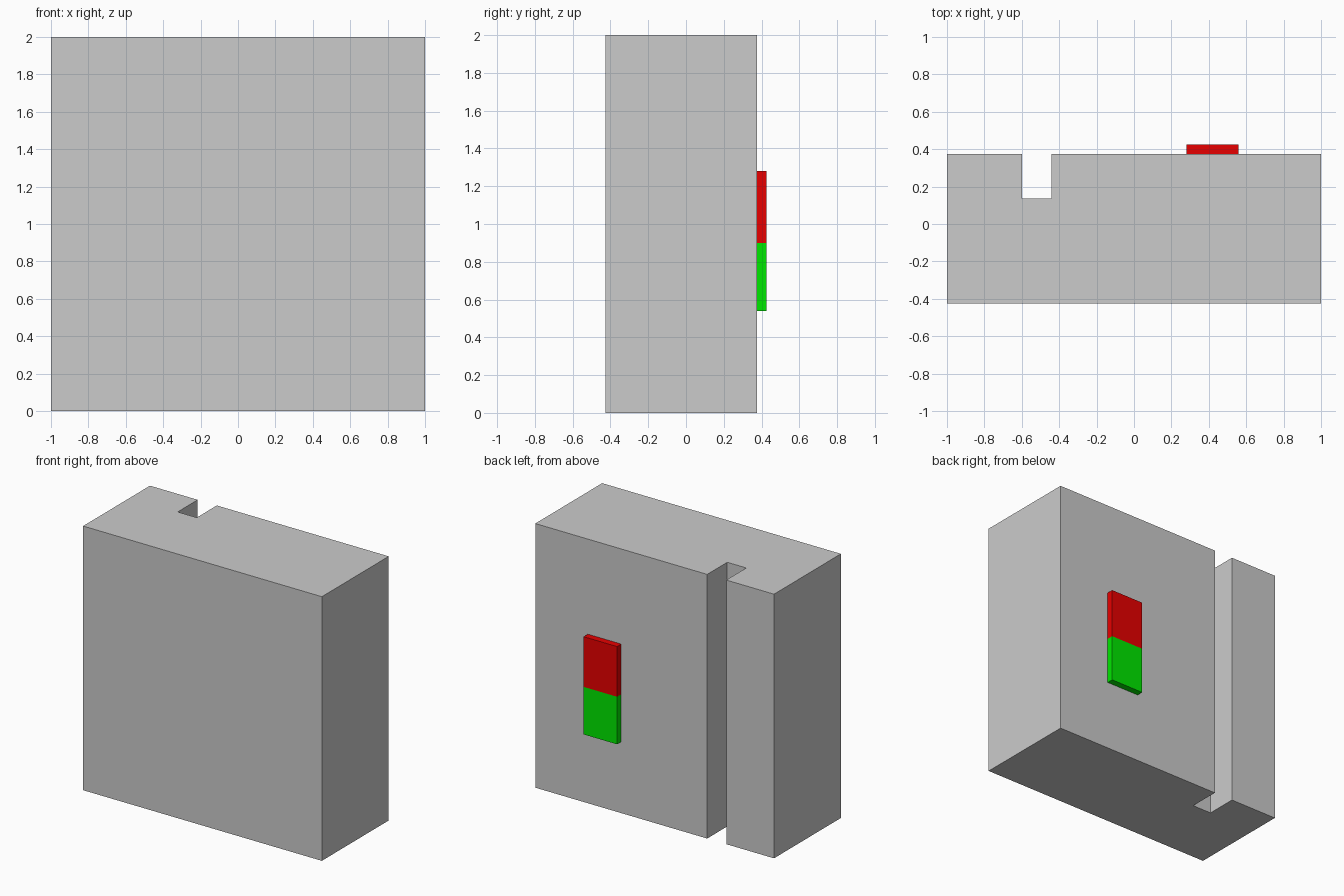
import bpy, bmesh

if "Cube" in bpy.data.objects:
    bpy.data.objects.remove(bpy.data.objects["Cube"])


def prism(name, outline, z0, z1, color=None):
    """Extrude an xy outline from z0 up to z1."""
    bm = bmesh.new()
    face = bm.faces.new([bm.verts.new((x, y, z0)) for x, y in outline])
    top = bmesh.ops.extrude_face_region(bm, geom=[face])["geom"]
    bmesh.ops.translate(bm, vec=(0, 0, z1 - z0),
                        verts=[v for v in top if isinstance(v, bmesh.types.BMVert)])
    bmesh.ops.recalc_face_normals(bm, faces=bm.faces)
    mesh = bpy.data.meshes.new(name)
    bm.to_mesh(mesh)
    bm.free()
    obj = bpy.data.objects.new(name, mesh)
    bpy.context.collection.objects.link(obj)
    if color:
        mat = bpy.data.materials.new(name + "_paint")
        mat.diffuse_color = color
        mat.use_nodes = True
        mat.node_tree.nodes["Principled BSDF"].inputs["Base Color"].default_value = mat.diffuse_color
        mesh.materials.append(mat)
    return obj


front, back = -0.425, 0.375

# Main block with a full-height slot in its back face
prism("slotted_block", [(-1, front), (1, front), (1, back), (-0.44, back),
                        (-0.44, 0.135), (-0.6, 0.135), (-0.6, back), (-1, back)], 0, 2)

# Two stacked buttons on the back face
button = [(0.28, back), (0.56, back), (0.56, 0.425), (0.28, 0.425)]
prism("green_button", button, 0.54, 0.9, (0.0, 0.8, 0.0, 1))
prism("red_button", button, 0.9, 1.28, (0.8, 0.0, 0.0, 1))
